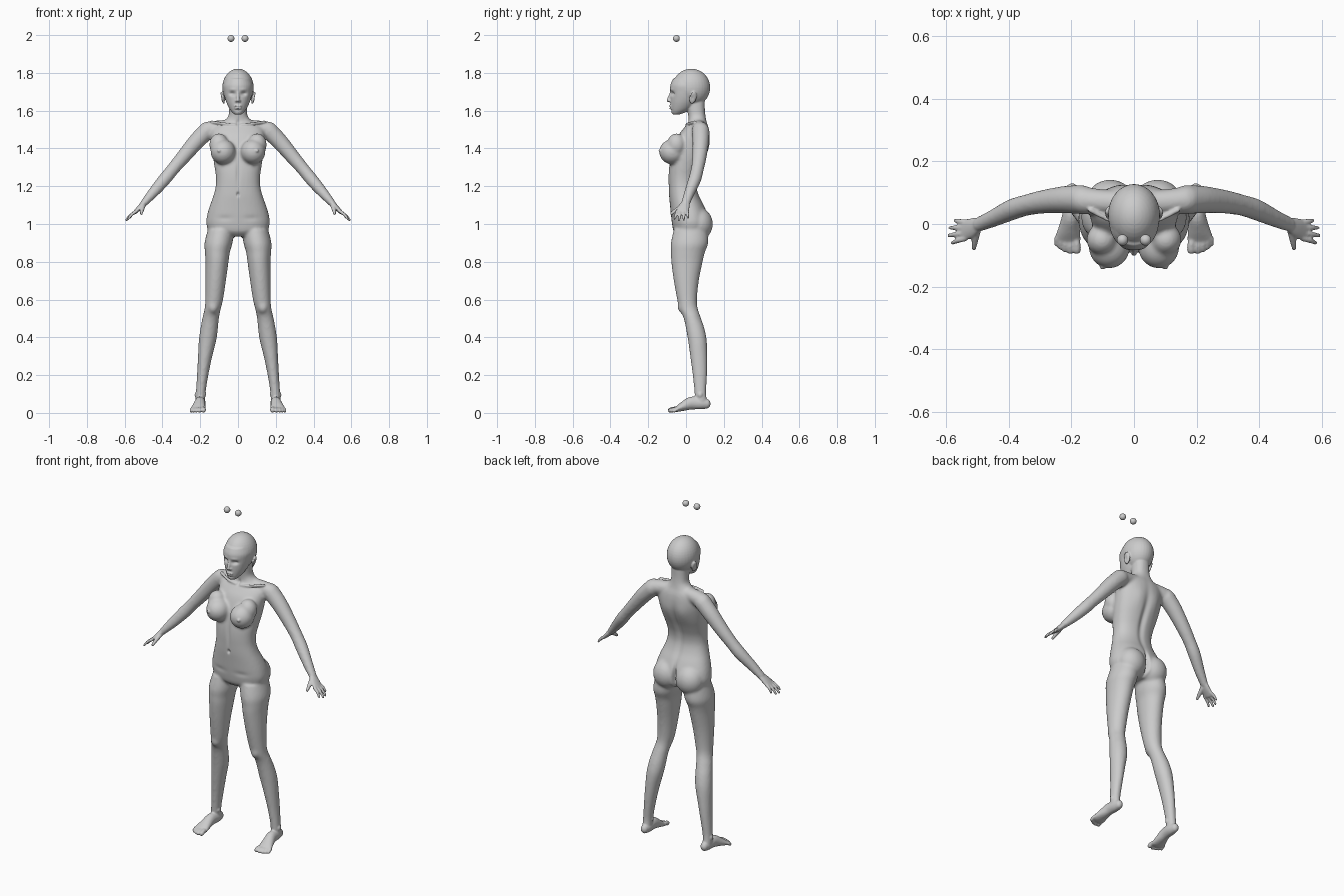
import bpy, bmesh, math
from mathutils import Vector, Matrix

def catmull(rows, k=4):
    out = []
    for i in range(len(rows) - 1):
        p = [rows[max(0, min(len(rows) - 1, i + d))] for d in (-1, 0, 1, 2)]
        for j in range(k):
            t = j / k
            out.append([0.5 * (2 * b + (c - a) * t + (2 * a - 5 * b + 4 * c - d) * t * t
                               + (3 * b - a - 3 * c + d) * t ** 3) for a, b, c, d in zip(*p)])
    return out + [list(rows[-1])]

def loft(bm, rings, n=32, power=1.0):
    loops = []
    for c, u, v in rings:
        loop = []
        for i in range(n):
            a = 2 * math.pi * i / n
            ca, sa = math.cos(a), math.sin(a)
            loop.append(bm.verts.new(c + u * math.copysign(abs(ca) ** power, ca)
                                     + v * math.copysign(abs(sa) ** power, sa)))
        loops.append(loop)
    for a, b in zip(loops, loops[1:]):
        for i in range(n):
            bm.faces.new((a[i], a[(i + 1) % n], b[(i + 1) % n], b[i]))
    bm.faces.new(loops[0])
    bm.faces.new(loops[-1])

def slab(bm, rows, s=1, power=1.0):
    """Horizontal sections: z, x centre, half width, front y, back y."""
    loft(bm, [(Vector((x * s, (f + b) / 2, z)), Vector((w, 0, 0)), Vector((0, (b - f) / 2, 0)))
              for z, x, w, f, b in catmull(rows)], power=power)

def tube(bm, rows, s=1, hint=(0, 1, 0), n=20):
    """Sections across a path: x, y, z, radius along hint, other radius."""
    pts = catmull([r if len(r) == 5 else (*r, r[3]) for r in rows])
    P = [Vector((p[0] * s, p[1], p[2])) for p in pts]
    rings = []
    for i, p in enumerate(pts):
        t = (P[min(i + 1, len(P) - 1)] - P[max(i - 1, 0)]).normalized()
        h = Vector(hint)
        u = (h - t * h.dot(t)).normalized()
        v = t.cross(u)
        ring = [(P[i], u * p[3], v * p[4])]
        if i in (0, len(P) - 1):
            sg, r = (-1 if i == 0 else 1), min(p[3], p[4])
            caps = [(P[i] + t * sg * r * math.sin(a), u * p[3] * math.cos(a), v * p[4] * math.cos(a))
                    for a in (0.5, 1.0, 1.4)]
            ring = caps[::-1] + ring if i == 0 else ring + caps
        rings += ring
    loft(bm, rings, n)

def ball(bm, c, r, rot=(0, 0, 0), s=1):
    M = Matrix.Translation((c[0] * s, c[1], c[2]))
    for ax, a in zip('XYZ', rot):
        M = M @ Matrix.Rotation(a * (1 if ax == 'X' else s), 4, ax)
    bmesh.ops.create_uvsphere(bm, u_segments=32, v_segments=20, radius=1,
                              matrix=M @ Matrix.Diagonal((*r, 1)))

def fuse(bm, voxel, iters):
    """Melt overlapping parts into one skin."""
    bmesh.ops.recalc_face_normals(bm, faces=bm.faces)
    me = bpy.data.meshes.new("parts")
    bm.to_mesh(me)
    ob = bpy.data.objects.new("parts", me)
    bpy.context.collection.objects.link(ob)
    m = ob.modifiers.new("fuse", 'REMESH')
    m.mode, m.voxel_size = 'VOXEL', voxel
    m = ob.modifiers.new("soften", 'SMOOTH')
    m.factor, m.iterations = 0.5, iters
    dg = bpy.context.evaluated_depsgraph_get()
    res = bpy.data.meshes.new_from_object(ob.evaluated_get(dg))
    bpy.data.objects.remove(ob)
    return res

# torso and neck
bm = bmesh.new()
torso = [(.935, .06, -.04, .07), (.96, .145, -.065, .11), (1.0, .168, -.074, .12), (1.05, .163, -.08, .115),
         (1.10, .148, -.085, .095), (1.15, .130, -.09, .07), (1.20, .118, -.092, .057),
         (1.25, .117, -.093, .062), (1.30, .124, -.09, .08), (1.36, .133, -.08, .105),
         (1.42, .139, -.062, .122), (1.47, .142, -.04, .125), (1.51, .13, -.01, .12),
         (1.54, .08, .012, .11), (1.57, .052, .012, .104), (1.61, .047, .005, .10), (1.67, .046, 0, .10)]
slab(bm, [(z, 0, w, f, b) for z, w, f, b in torso], power=.88)

leg = [(.97, .09, .07, -.065, .115), (.90, .103, .074, -.08, .118), (.85, .109, .066, -.08, .10),
       (.8, .111, .061, -.078, .088), (.7, .118, .054, -.065, .068), (.6, .126, .047, -.047, .058),
       (.55, .134, .043, -.036, .063), (.5, .145, .044, -.012, .082), (.4, .159, .047, .008, .108),
       (.3, .174, .038, .022, .113), (.2, .187, .03, .035, .112), (.1, .198, .026, .045, .107),
       (.05, .199, .026, .045, .118)]
arm = [(.165, .078, 1.493, .047), (.22, .078, 1.437, .044), (.29, .071, 1.355, .038), (.345, .06, 1.29, .034),
       (.39, .046, 1.235, .034), (.45, .018, 1.165, .028), (.50, -.003, 1.108, .024, .019)]
for s in (1, -1):
    slab(bm, leg, s)
    tube(bm, arm, s)
    # shoulder bridge, buttock, breast, kneecap
    tube(bm, [(.0, .068, 1.515, .04), (.09, .07, 1.51, .04), (.165, .076, 1.498, .044)], s)
    ball(bm, (.076, .066, 1.0), (.08, .076, .085), s=s)
    ball(bm, (.079, -.072, 1.382), (.066, .07, .066), s=s)
    ball(bm, (.102, -.05, 1.42), (.05, .05, .06), s=s)
    ball(bm, (.132, -.015, .565), (.03, .03, .04), s=s)
base = fuse(bm, .008, 5)
bm.free()

# second pass: head, hands and feet added to the softened base
bm = bmesh.new()
bm.from_mesh(base)
ball(bm, (0, .028, 1.722), (.083, .1, .1))
face = [(1.58, .018, -.07, -.035), (1.59, .03, -.077, -.005), (1.61, .045, -.081, .03), (1.64, .06, -.083, .06),
        (1.67, .07, -.083, .08), (1.70, .076, -.083, .09), (1.735, .079, -.083, .1), (1.77, .066, -.068, .09)]
slab(bm, [(z, 0, w, f, b) for z, w, f, b in face])
# nose and lips
tube(bm, [(0, -.079, 1.70, .006), (0, -.087, 1.675, .007), (0, -.094, 1.655, .009)], hint=(1, 0, 0))
ball(bm, (0, -.081, 1.624), (.021, .009, .006))
ball(bm, (0, -.08, 1.613), (.018, .009, .006))
for s in (1, -1):
    ball(bm, (.009, -.085, 1.651), (.007, .008, .006), s=s)
    # ear
    ball(bm, (.082, .037, 1.668), (.007, .02, .034), (-.25, .2, .35), s)
    # collar bone and nipple
    tube(bm, [(.015, .004, 1.523, .008), (.07, .01, 1.53, .007), (.14, .045, 1.54, .008)], s)
    ball(bm, (.1, -.137, 1.388), (.009, .009, .009), s=s)
    # palm and fingers
    tube(bm, [(.495, 0, 1.113, .022, .016), (.52, -.012, 1.087, .031, .014), (.545, -.02, 1.062, .034, .01)], s)
    for y0, x1, y1, z1 in ((-.046, .58, -.06, 1.028), (-.029, .592, -.037, 1.021),
                           (-.011, .588, -.012, 1.022), (.006, .572, .011, 1.035)):
        tube(bm, [(.538, y0, 1.068, .009), (.538 * .5 + x1 * .5 + .004, (y0 + y1) / 2, .534 + z1 / 2 + .002, .0082),
                  (x1, y1, z1, .0062)], s, n=14)
    tube(bm, [(.502, -.018, 1.097, .013), (.508, -.05, 1.075, .011), (.512, -.077, 1.055, .0075)], s, hint=(1, 0, 0))
    # foot and toes
    tube(bm, [(.198, .108, .048, .022, .026), (.198, .08, .05, .027, .031), (.201, .03, .052, .028, .034),
              (.206, -.01, .037, .034, .026), (.211, -.045, .021, .041, .016), (.213, -.058, .017, .041, .012)],
         s, hint=(1, 0, 0))
    for i, (x, y, r) in enumerate(((.183, -.083, .0135), (.204, -.086, .0105), (.220, -.081, .01),
                                   (.234, -.073, .0095), (.247, -.063, .009))):
        tube(bm, [(x * .8 + .042, -.045, .02, r), (x, y + .018, .021, r * .9), (x, y, r + .001, r)], s, hint=(1, 0, 0), n=14)
    # ankle bones
    ball(bm, (.218, .075, .095), (.012, .014, .016), s=s)
    ball(bm, (.180, .07, .1), (.012, .014, .016), s=s)
skin = fuse(bm, .0046, 2)
bm.free()

# sculpted dents and creases: centre, reach, push (mirrored where x is not 0)
dents = [((.031, -.082, 1.690), (.017, .03, .010), (0, .014, 0)),
         ((.031, -.08, 1.712), (.02, .03, .007), (0, -.003, 0)),
         ((0, -.088, 1.6185), (.017, .02, .0025), (0, .006, 0)),
         ((0, -.08, 1.602), (.02, .02, .005), (0, .004, 0)),
         ((.086, .032, 1.67), (.01, .009, .016), (-.006, 0, 0)),
         ((0, -.09, 1.157), (.006, .03, .010), (0, .013, 0)),
         ((0, -.09, 1.27), (.010, .03, .07), (0, .006, 0)),
         ((0, .09, 1.28), (.018, .05, .16), (0, -.013, 0)),
         ((0, .12, 1.0), (.009, .06, .065), (0, -.03, 0)),
         ((.055, .12, 1.40), (.035, .04, .06), (0, .006, 0)),
         ((.075, -.09, 1.03), (.04, .04, .015), (0, .004, 0)),
         ((0, .01, 1.535), (.009, .025, .015), (0, .008, 0)),
         ((.165, .06, .50), (.05, .03, .03), (0, -.004, 0))]
dents += [((-c[0], c[1], c[2]), r, (-d[0], d[1], d[2])) for c, r, d in dents if c[0]]
for v in skin.vertices:
    move = Vector()
    for c, r, d in dents:
        q = sum(((v.co[i] - c[i]) / r[i]) ** 2 for i in range(3))
        if q < 9:
            move += Vector(d) * math.exp(-q)
    v.co += move
    v.co.z = max(v.co.z, 0)
skin.shade_smooth()
bpy.context.collection.objects.link(bpy.data.objects.new("body", skin))

# loose eyeballs above the head
for s, side in ((1, "left"), (-1, "right")):
    bm = bmesh.new()
    ball(bm, (.037, -.051, 1.982), (.018, .018, .018), (math.pi / 2, 0, 0), s)
    me = bpy.data.meshes.new("eyeball")
    bm.to_mesh(me)
    bm.free()
    me.shade_smooth()
    bpy.context.collection.objects.link(bpy.data.objects.new("eyeball_" + side, me))
